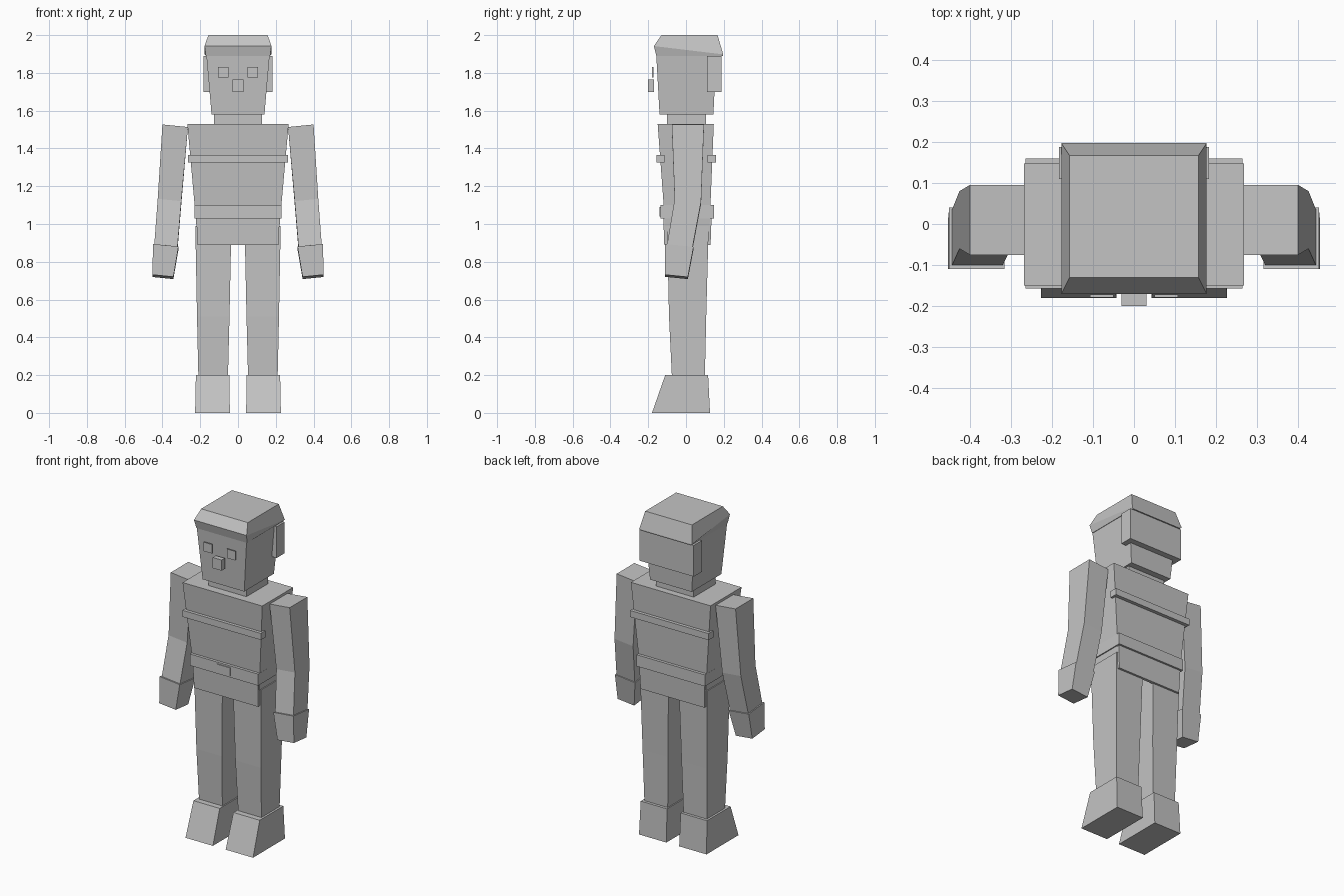
import bpy
import bmesh
from mathutils import Vector

cube = bpy.data.objects.get("Cube")
if cube:
    bpy.data.objects.remove(cube, do_unlink=True)

GREY = (.55, .55, .55, 1)
grey = bpy.data.materials.new("plain grey")
grey.use_nodes = True
grey.diffuse_color = GREY
grey.node_tree.nodes["Principled BSDF"].inputs["Base Color"].default_value = GREY

# Heights shared by neighbouring parts
ankle, wrist, hem, hip = .2, .88, .89, .99
belt_bottom, belt_top = 1.03, 1.1
elbow, shoulder, chin, hairline, crown = 1.12, 1.53, 1.58, 1.89, 2


def ring(inner, outer, front, back, height, lean=0, pitch=0):
    """Rectangle at a height; lean and pitch are its slopes along x and y."""
    middle = Vector(((inner + outer) / 2, (front + back) / 2))
    corners = ((inner, front), (outer, front), (outer, back), (inner, back))
    return [(x, y, height + lean * (x - middle.x) + pitch * (y - middle.y))
            for x, y in corners]


def centred(half_width, front, back, height, pitch=0):
    return ring(-half_width, half_width, front, back, height, pitch=pitch)


def loft(name, *rings, mirror=False):
    """Closed block joining rectangles from bottom to top."""
    bm = bmesh.new()
    side = -1 if mirror else 1
    loops = [[bm.verts.new((side * x, y, z)) for x, y, z in points]
             for points in rings]
    bm.faces.new(loops[0])
    bm.faces.new(loops[-1])
    for low, high in zip(loops, loops[1:]):
        for i in range(len(low)):
            bm.faces.new((low[i - 1], low[i], high[i], high[i - 1]))
    bmesh.ops.recalc_face_normals(bm, faces=bm.faces)
    mesh = bpy.data.meshes.new(name)
    bm.to_mesh(mesh)
    bm.free()
    mesh.materials.append(grey)
    obj = bpy.data.objects.new(name, mesh)
    bpy.context.collection.objects.link(obj)


def block(name, half_width, front, back, bottom, top):
    """Upright box centred on x."""
    loft(name, centred(half_width, front, back, bottom),
         centred(half_width, front, back, top))


def pair(name, *rings):
    """The same loft on the left and, mirrored, on the right."""
    loft("left_" + name, *rings)
    loft("right_" + name, *rings, mirror=True)


# Head, cap, back hair and nose
loft("head",
     centred(half_width=.14, front=-.14, back=.145, height=chin),
     centred(half_width=.167, front=-.157, back=.16, height=hairline))
loft("cap",
     centred(half_width=.17, front=-.157, back=.195, height=hairline),
     centred(half_width=.177, front=-.17, back=.197, height=1.92, pitch=-.12),
     centred(half_width=.157, front=-.13, back=.167, height=crown))
block("back_hair", half_width=.183, front=.11, back=.187, bottom=1.7, top=hairline)
block("nose", half_width=.03, front=-.2, back=-.17, bottom=1.7, top=1.765)
block("neck", half_width=.127, front=-.1, back=.107, bottom=shoulder, top=chin)

# Torso with chest straps, belt and buckle
loft("torso",
     centred(half_width=.22, front=-.11, back=.125, height=hip),
     centred(half_width=.268, front=-.15, back=.147, height=shoulder))
for label, front, back in (("front", -.157, -.115), ("back", .115, .16)):
    block(label + "_chest_strap", half_width=.264, front=front, back=back,
          bottom=1.325, top=1.365)
block("belt", half_width=.23, front=-.135, back=.147, bottom=belt_bottom, top=belt_top)
block("buckle", half_width=.045, front=-.14, back=-.133, bottom=1.04, top=1.09)

# Tunic flaps hanging below the belt
for label, front, back in (("front", -.115, -.09), ("back", .112, .13)):
    spread = .005 if front > 0 else -.005
    loft(label + "_flap",
         centred(half_width=.215, front=front, back=back, height=hem),
         centred(half_width=.22, front=front + spread, back=back + spread,
                 height=belt_bottom))

# Eyes
pair("eye",
     ring(inner=.05, outer=.107, front=-.179, back=-.172, height=1.775),
     ring(inner=.05, outer=.107, front=-.179, back=-.172, height=1.83))

# Arms, bent at the elbow, and hands
pair("arm",
     ring(inner=.32, outer=.443, front=-.1, back=.035, height=wrist, lean=.1, pitch=-.1),
     ring(inner=.3, outer=.425, front=-.06, back=.08, height=elbow, lean=.1, pitch=-.1),
     ring(inner=.265, outer=.4, front=-.075, back=.095, height=shoulder - .01, lean=.1))
pair("hand",
     ring(inner=.342, outer=.453, front=-.11, back=.01, height=.72, lean=.1, pitch=-.1),
     ring(inner=.315, outer=.45, front=-.11, back=.04, height=wrist, lean=.1, pitch=-.1))

# Legs and feet
pair("leg",
     ring(inner=.053, outer=.21, front=-.075, back=.1, height=ankle),
     ring(inner=.045, outer=.217, front=-.09, back=.107, height=.51),
     ring(inner=.035, outer=.226, front=-.1, back=.12, height=hip))
pair("foot",
     ring(inner=.043, outer=.227, front=-.18, back=.127, height=0),
     ring(inner=.046, outer=.223, front=-.11, back=.117, height=ankle))
